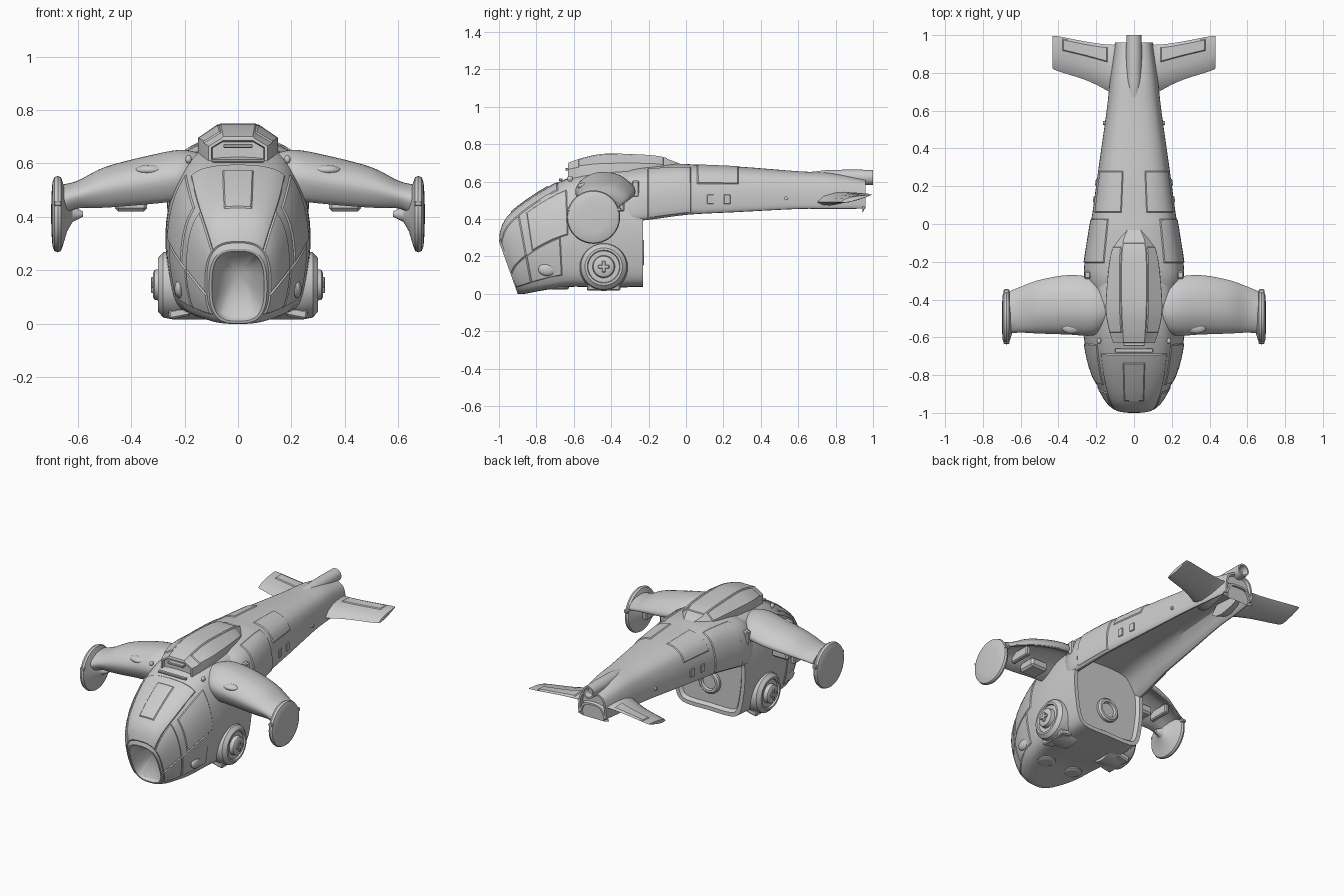
import bpy, bmesh, math
from mathutils import Vector, Matrix

cube = bpy.data.objects.get("Cube")
if cube:
    bpy.data.objects.remove(cube)

grey = bpy.data.materials.new("hull_grey")
grey.use_nodes = True
COLOUR = (0.6, 0.6, 0.6, 1)
grey.diffuse_color = COLOUR
grey.node_tree.nodes["Principled BSDF"].inputs["Base Color"].default_value = COLOUR


def finish(name, bm, mirror=False):
    """Turn a bmesh into a smooth-shaded object, optionally mirrored."""
    mesh = bpy.data.meshes.new(name)
    bm.to_mesh(mesh)
    bm.free()
    mesh.materials.append(grey)
    obj = bpy.data.objects.new(name, mesh)
    bpy.context.collection.objects.link(obj)
    bpy.ops.object.select_all(action='DESELECT')
    obj.select_set(True)
    bpy.context.view_layer.objects.active = obj
    bpy.ops.object.shade_smooth_by_angle(angle=math.radians(32))
    if mirror:
        obj.modifiers.new("Mirror", 'MIRROR')
    return obj


def spline(points, steps, closed=False):
    """Smooth interpolation through points of any dimension."""
    pts = [Vector(p) for p in points]
    n, out = len(pts), []
    for i in range(n if closed else n - 1):
        ids = [i - 1, i, i + 1, i + 2]
        a, b, c, d = [pts[k % n] if closed else pts[min(max(k, 0), n - 1)] for k in ids]
        for s in range(steps):
            t = s / steps
            out.append(b + (c - a) * (t / 2) + (a * 2 - b * 5 + c * 4 - d) * (t * t / 2)
                       + (b * 3 - a - c * 3 + d) * (t ** 3 / 2))
    return out if closed else out + [pts[-1]]


def loft(name, rings, panels=(), sym=False, mirror=False, front=(), back=(), dish=0, raised=0.005):
    """Skin rings, raise panel blocks, and inset the two end caps."""
    bm = bmesh.new()
    grid = [[bm.verts.new(p) for p in ring] for ring in rings]
    k, faces = len(rings[0]), {}
    for i in range(len(rings) - 1):
        for j in range(k):
            n = (j + 1) % k
            faces[i, j] = bm.faces.new((grid[i][j], grid[i][n], grid[i + 1][n], grid[i + 1][j]))
    caps = [bm.faces.new(grid[0]), bm.faces.new(grid[-1])]
    bmesh.ops.recalc_face_normals(bm, faces=bm.faces)
    for i0, i1, j0, j1 in panels:
        cols = set(range(j0, j1))
        if sym:
            cols |= {k - 1 - j for j in cols}
        block = [faces[i, j] for i in range(i0, i1) for j in cols]
        bmesh.ops.inset_region(bm, faces=block, thickness=raised, depth=raised, use_even_offset=True)
    for cap, insets in zip(caps, (front, back)):
        for thick, depth in insets:
            bmesh.ops.inset_region(bm, faces=[cap], thickness=thick, depth=depth, use_even_offset=True)
    if dish:
        normal = caps[0].normal.copy()
        centre = bmesh.ops.poke(bm, faces=[caps[0]])["verts"][0]
        centre.co -= normal * dish
    return finish(name, bm, mirror)


def mirrored_ring(half):
    return half + [Vector((-p.x, p.y, p.z)) for p in half[-2:0:-1]]


def hull(name, template, stations, panels, **kw):
    """Stations hold y, half width, bottom, top, shear and roundness of the template."""
    half = spline(template, 3)
    rings = []
    for y, w, low, high, shear, rounding in spline(stations, 4):
        ring = []
        for i, p in enumerate(half):
            a = math.pi * i / (len(half) - 1)
            c = math.cos(a)
            oval = Vector((abs(math.sin(a)) ** .7, .5 - .5 * math.copysign(abs(c) ** .7, c)))
            x, t = p.lerp(oval, rounding)
            ring.append(Vector((w * x, y + shear * (1 - t), low + t * (high - low))))
        ring[0].x = ring[-1].x = 0
        rings.append(mirrored_ring(ring))
    return loft(name, rings, panels, sym=True, **kw)


def lathe(name, profile, centre, axis, mirror=True, sides=32, **kw):
    """Turn (distance, radius) pairs about the x, y or z axis."""
    rings = []
    for d, r in profile:
        ring = []
        for s in range(sides):
            a = s * math.tau / sides
            p = [r * math.cos(a), r * math.sin(a)]
            p.insert(axis, d)
            ring.append(Vector(p) + Vector(centre))
        rings.append(ring)
    return loft(name, rings, mirror=mirror, **kw)


def box(name, centre, size, mirror=True, tilt=0, axis='Y'):
    bm = bmesh.new()
    m = Matrix.Translation(centre) @ Matrix.Rotation(tilt, 4, axis) @ Matrix.Diagonal((*size, 1))
    bmesh.ops.create_cube(bm, size=1, matrix=m)
    bmesh.ops.bevel(bm, geom=bm.edges[:], offset=min(size) * 0.2, segments=1, affect='EDGES')
    return finish(name, bm, mirror)


def blob(name, centre, radii):
    bm = bmesh.new()
    bmesh.ops.create_uvsphere(bm, u_segments=20, v_segments=12, radius=1,
                              matrix=Matrix.Translation(centre) @ Matrix.Diagonal((*radii, 1)))
    return finish(name, bm, True)


# Cabin with raised window panels, dished nose opening and framed rear wall
cabin_shape = [(0, 0), (.6, 0), (.85, .06), (.96, .25), (1, .48), (.93, .7),
               (.79, .86), (.62, .95), (.35, .99), (0, 1)]
hull("cabin", cabin_shape,
     [(-1, .108, 0, .28, .1, 1), (-.96, .16, 0, .4, .1, .6), (-.82, .225, .02, .515, .06, .15),
      (-.64, .262, .04, .615, .02, 0), (-.45, .272, .035, .665, 0, 0), (-.23, .262, .04, .675, 0, 0)],
     [(1, 11, 20, 27), (5, 10, 25, 27), (1, 6, 12, 20), (7, 12, 12, 19), (1, 6, 7, 12), (6, 11, 7, 12)],
     front=[(.01, 0), (.005, -.02)], back=[(.025, 0), (.015, -.02)], dish=.12)

# Tail boom with a hollow underside
boom_shape = [(0, .42), (.55, .36), (.84, 0), (.97, 0), (1, .2), (.97, .5),
              (.84, .78), (.6, .93), (.3, .99), (0, 1)]
hull("tail_boom", boom_shape,
     [(-.34, .245, .41, .66, 0, 0), (-.25, .266, .4, .682, 0, 0), (-.05, .238, .425, .695, 0, 0),
      (.06, .22, .435, .69, 0, 0), (.28, .19, .445, .68, 0, 0), (.6, .145, .46, .655, 0, 0),
      (.78, .125, .46, .645, 0, 0), (.96, .1, .46, .61, 0, 0)],
     [(5, 11, 9, 21), (12, 16, 16, 24)], back=[(.012, 0), (.006, -.015)])

# Roof canopy with raised centre strip and intake slot
roof = []
for y, w, shoulder, flat, top in spline(
        [(-.63, .11, .665, .06, .695), (-.55, .135, .68, .065, .722), (-.43, .15, .69, .07, .744),
         (-.2, .13, .69, .07, .737), (-.1, .1, .68, .06, .72), (-.02, .05, .67, .03, .69)], 4):
    roof.append(mirrored_ring([Vector((x, y, z)) for x, z in
                               ((0, .6), (w, .6), (w, shoulder), (flat, top), (0, top))]))
loft("roof_canopy", roof, [(0, 16, 3, 4), (3, 15, 2, 3)], sym=True, front=[(.01, 0), (.004, -.015)])
box("intake_lip", (0, -.625, .665), (.11, .04, .014), False)

# Side arms, open toward the lower rear
arm_shape = spline([(-1, -.1), (-.85, .5), (-.4, .92), (.1, 1), (.6, .82), (1, .3), (.95, -.05),
                    (.55, .15), (.05, -.1), (-.35, -.7), (-.72, -.85)], 4, closed=True)
arm = [[Vector((x, yc + ry * p[0], zc + rz * p[1])) for p in arm_shape]
       for x, yc, ry, zc, rz in spline(
           [(.15, -.45, .1, .56, .08), (.22, -.44, .15, .55, .1), (.35, -.43, .155, .53, .095),
            (.5, -.44, .14, .505, .08), (.6, -.455, .12, .48, .055), (.66, -.47, .11, .46, .06)], 5)]
loft("side_arm", arm, mirror=True)
blob("arm_lamp", (.33, -.545, .575), (.055, .035, .02))
box("arm_underside_block", (.4, -.44, .45), (.12, .12, .06))
box("arm_inner_rib", (.53, -.4, .47), (.03, .14, .06))

# Flared, slightly domed discs at the arm tips
lathe("arm_tip_disc", [(.58, .01), (.62, .03), (.64, .065), (.655, .115), (.663, .138), (.675, .143),
                       (.688, .138), (.695, .12), (.698, .08), (.7, .02)], (0, -.495, .41), 0, sides=40)
for y in (-.36, -.62):
    box("tip_clip", (.675, y, .45), (.03, .03, .02))

# Round thruster pods low on the cabin
lathe("thruster_pod", [(.12, .13), (.24, .13), (.28, .122), (.3, .1), (.3, .088), (.288, .084),
                       (.288, .06), (.312, .056), (.318, .046), (.318, .02)], (0, -.44, .145), 0, sides=40)
box("pod_cross_upright", (.318, -.44, .145), (.016, .02, .06))
box("pod_cross_bar", (.318, -.44, .145), (.016, .06, .02))
box("pod_skirt", (.22, -.44, .04), (.08, .18, .035), tilt=.2)

# Lamps, ports and small fittings
blob("nose_lamp", (.218, -.74, .13), (.02, .05, .035))
blob("brow_sensor", (.185, -.62, .615), (.012, .016, .016))
box("shoulder_vent", (.245, -.27, .56), (.035, .04, .09))
box("brow_bar", (0, -.67, .61), (.2, .02, .012), False)
lathe("rear_port", [(-.27, .075), (-.235, .075), (-.225, .065), (-.225, .05), (-.24, .045)],
      (0, 0, .22), 1, False)
lathe("belly_port", [(.022, .03), (.022, .042), (.03, .055), (.08, .055)], (.1, -.68, 0), 2)
for y in (.13, .22):
    box("boom_side_vent", (.21 - (y - .13) * .13, y, .505), (.012, .035, .05), tilt=.13, axis='Z')
lathe("boom_knob", [(.12, .015), (.152, .015), (.154, .01), (.165, .01)], (0, .535, .51), 0, sides=16)

# Exhaust tube on top of the tail
lathe("tail_tube", [(.6, .015), (.67, .03), (.76, .04), (.9, .042), (1, .04)], (0, 0, .622), 1, False,
      back=[(.01, 0), (.004, -.04)])

# Tail fins with a raised trailing flap
fin_shape = [(0, 0), (.15, .8), (.4, 1), (.62, .8), (.95, .2), (1, 0),
             (.95, -.2), (.6, -.8), (.3, -.9), (.12, -.6)]
fin = [[Vector((x, y0 + (y1 - y0) * u, .49 + .04 * u + t * v)) for u, v in fin_shape]
       for x, y0, y1, t in spline([(.05, .65, .95, .05), (.14, .705, .95, .03),
                                   (.25, .76, .965, .02), (.41, .812, .995, .015), (.432, .83, .99, .01)], 4)]
loft("tail_fin", fin, [(4, 11, 3, 4)], mirror=True)
